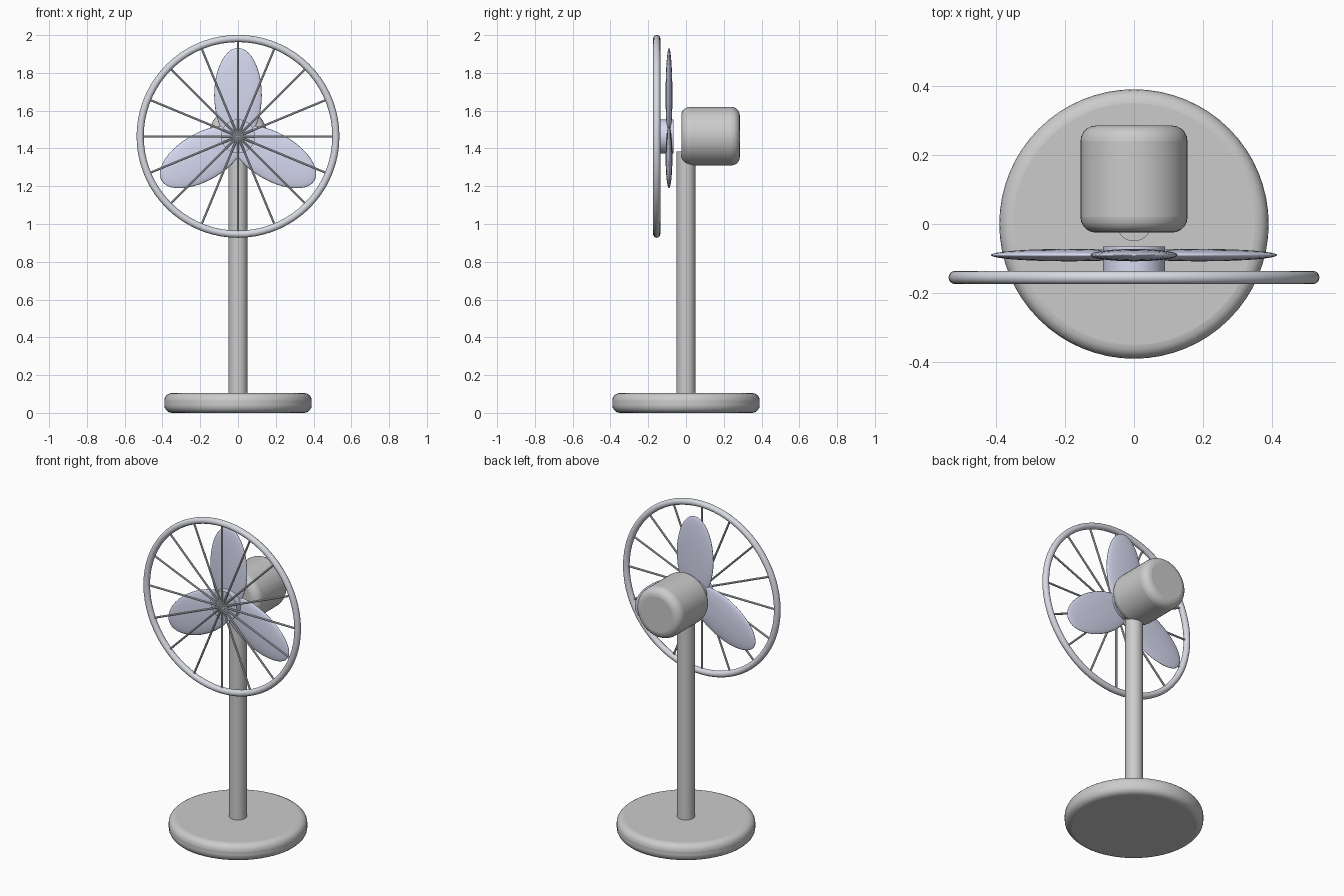
import bpy
from math import pi, sin, cos, radians
from mathutils import Matrix

if "Cube" in bpy.data.objects:
    bpy.data.objects.remove(bpy.data.objects["Cube"])

HUB_Z = 1.464
GUARD_Y = -0.155


def material(name, color):
    m = bpy.data.materials.new(name)
    m.diffuse_color = color
    m.use_nodes = True
    m.node_tree.nodes["Principled BSDF"].inputs["Base Color"].default_value = m.diffuse_color
    return m


blade_mat = material("pale_blue", (0.68, 0.70, 0.88, 1))
guard_mat = material("blue_grey", (0.68, 0.70, 0.76, 1))


def finish(name, mat=None, bevel=0):
    ob = bpy.context.object
    ob.name = name
    if bevel:
        b = ob.modifiers.new("bevel", 'BEVEL')
        b.width, b.segments = bevel, 5
        b.limit_method = 'ANGLE'
        b.angle_limit = radians(40)
    if mat:
        ob.data.materials.append(mat)
    bpy.ops.object.shade_smooth_by_angle(angle=radians(35))
    return ob


def cylinder(name, r, depth, loc, rot=(0, 0, 0), mat=None, bevel=0, sides=48):
    bpy.ops.mesh.primitive_cylinder_add(vertices=sides, radius=r, depth=depth,
                                        location=loc, rotation=rot)
    return finish(name, mat, bevel)


# Stand: round base and pole
cylinder("base", 0.39, 0.105, (0, 0, 0.0525), bevel=0.04, sides=64)
cylinder("pole", 0.05, 1.315, (0, 0, 0.7275), sides=32)

# Motor housing and blade hub, both along y
cylinder("motor_housing", 0.155, 0.31, (0, 0.13, 1.465), (pi / 2, 0, 0), bevel=0.045)
cylinder("hub", 0.09, 0.075, (0, -0.1025, HUB_Z), (pi / 2, 0, 0), blade_mat)

# Three flat ellipsoid blades
for i in range(3):
    bpy.ops.mesh.primitive_uv_sphere_add(segments=32, ring_count=20, radius=1)
    blade = finish(f"blade_{i + 1}", blade_mat)
    blade.data.transform(Matrix.Translation((0, 0, 0.218))
                         @ Matrix.Diagonal((0.126, 0.018, 0.25, 1)))
    blade.location = (0, -0.09, HUB_Z)
    blade.rotation_euler = (0, i * 2 * pi / 3, 0)

# Guard ring
bpy.ops.mesh.primitive_torus_add(major_radius=0.518, minor_radius=0.019,
                                 major_segments=72, minor_segments=16,
                                 location=(0, GUARD_Y, HUB_Z), rotation=(pi / 2, 0, 0))
finish("guard_ring", guard_mat)

# Sixteen guard spokes radiating from the centre
for i in range(16):
    a = i * pi / 8
    cylinder(f"guard_spoke_{i + 1}", 0.006, 0.518,
             (0.259 * sin(a), GUARD_Y, HUB_Z + 0.259 * cos(a)), (0, a, 0),
             guard_mat, sides=10)
